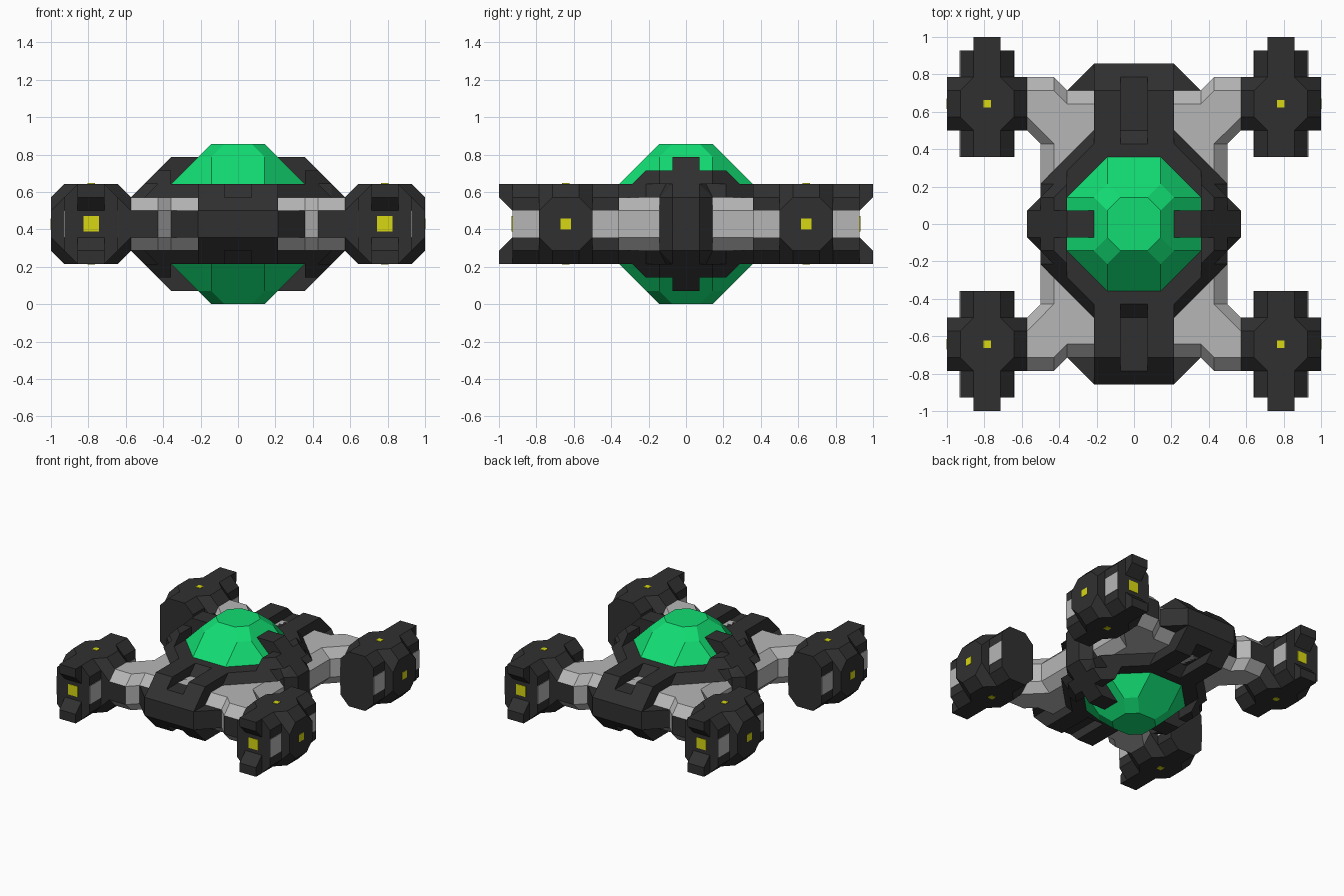
import bpy, bmesh
from itertools import product

cube = bpy.data.objects.get("Cube")
if cube:
    bpy.data.objects.remove(cube, do_unlink=True)

U = 1 / 14          # the design sits on a regular grid of this size
MID = 6             # height of the symmetry plane, in grid units
SIDES = (-1, 1)


def material(name, r, g, b):
    m = bpy.data.materials.new(name)
    m.use_nodes = True
    m.diffuse_color = (r, g, b, 1)
    m.node_tree.nodes["Principled BSDF"].inputs["Base Color"].default_value = (r, g, b, 1)
    return m


BLACK = material("charcoal", 0.03, 0.03, 0.03)
GREY = material("light grey", 0.47, 0.47, 0.47)
GREEN = material("green glass", 0.006, 0.72, 0.17)
YELLOW = material("yellow light", 0.68, 0.68, 0.006)


def finish(name, bm, mats, at=(0, 0, 0), flip=(1, 1, 1), rule=None):
    """Mirror, place and scale a grid-unit mesh, then link it."""
    for v in bm.verts:
        for i in range(3):
            v.co[i] = (v.co[i] * flip[i] + at[i] + (MID if i == 2 else 0)) * U
    bmesh.ops.recalc_face_normals(bm, faces=bm.faces[:])
    if rule:
        for f in bm.faces:
            f.material_index = rule(f)
    mesh = bpy.data.meshes.new(name)
    bm.to_mesh(mesh)
    bm.free()
    for m in mats:
        mesh.materials.append(m)
    ob = bpy.data.objects.new(name, mesh)
    bpy.context.collection.objects.link(ob)
    return ob


def hull(name, pts, mat, mirror=(1, 1, 1), **kw):
    """Convex solid around points, mirrored on the chosen axes."""
    signs = [SIDES if m else (1,) for m in mirror]
    allp = {(p[0] * a, p[1] * b, p[2] * c) for p in pts for a, b, c in product(*signs)}
    bm = bmesh.new()
    for p in sorted(allp):
        bm.verts.new(p)
    res = bmesh.ops.convex_hull(bm, input=bm.verts[:])
    junk = [v for v in res["geom_interior"] if isinstance(v, bmesh.types.BMVert)]
    bmesh.ops.delete(bm, geom=junk, context="VERTS")
    bmesh.ops.dissolve_limit(bm, angle_limit=0.01, verts=bm.verts[:], edges=bm.edges[:])
    return finish(name, bm, [mat], **kw)


def loft(name, rings, mats, **kw):
    """Skin matching rings of 3D points and cap both ends."""
    bm = bmesh.new()
    rows = [[bm.verts.new(p) for p in ring] for ring in rings]
    n = len(rows[0])
    for a, b in zip(rows, rows[1:]):
        for i in range(n):
            j = (i + 1) % n
            bm.faces.new((a[i], a[j], b[j], b[i]))
    bm.faces.new(rows[0])
    bm.faces.new(rows[-1])
    return finish(name, bm, mats, **kw)


def box(name, centre, half, mat, **kw):
    pts = [tuple(c + s * h for c, s, h in zip(centre, sg, half)) for sg in product(SIDES, repeat=3)]
    return hull(name, pts, mat, mirror=(0, 0, 0), **kw)


def at_z(outline, z):
    return [(x, y, z) for x, y in outline]


# Faceted glass core, showing above and below the hull
hull("glass_core", [(2, 5, 3), (5, 2, 3), (2, 3, 5), (3, 2, 5), (1, 2, 6), (2, 1, 6)], GREEN)

# Upper and lower collar plates around the glass
for sz, label in ((1, "upper"), (-1, "lower")):
    hull(label + "_collar", [(3, 7, 2), (7, 3, 2), (3, 6, 3), (6, 3, 3)], BLACK,
         mirror=(1, 1, 0), flip=(1, 1, sz))

# Side shoulders and the clamps that grip the glass
CLAMP = [(3, 5), (5, 5), (8, 2), (8, -2), (5, -5), (3, -5)]
for sx, side in ((1, "left"), (-1, "right")):
    flip = (sx, 1, 1)
    hull(side + "_shoulder", [(8, 1, 2), (7, 2, 2), (7, 1, 3), (5, 2, 3)], BLACK,
         mirror=(0, 1, 1), flip=flip)
    for sz, label in ((1, "upper"), (-1, "lower")):
        hull(f"{side}_{label}_shoulder_cap",
             [(5, 3, 4), (6, 2, 4), (5, 4, 3), (6, 3, 3), (7, 2, 3), (5, 0, 3)], BLACK,
             mirror=(0, 1, 0), flip=(sx, 1, sz))
    loft(side + "_clamp", [[(x, y, z) for x, z in CLAMP] for y in SIDES], [BLACK], flip=flip)

# Front and back spine with a shallow central groove, and a wedge bumper
RAIL = [(5, 3), (10, 3), (12, 1), (12, -1), (10, -3), (5, -3)]
GROOVE = [(5, 3), (6, 3), (7, 2), (11, 2), (12, 1), (12, -1), (11, -2), (7, -2), (6, -3), (5, -3)]
BUMPER = [(-3, 12), (3, 12), (5, 10), (5, 9), (-5, 9), (-5, 10)]
for sy, end in ((-1, "front"), (1, "back")):
    flip = (1, sy, 1)
    for sx, side in ((1, "left"), (-1, "right")):
        loft(f"{end}_{side}_rail", [[(x, y, z) for y, z in RAIL] for x in (1, 3)], [BLACK],
             flip=(sx, sy, 1))
    loft(end + "_groove", [[(x, y, z) for y, z in GROOVE] for x in SIDES], [BLACK], flip=flip)
    loft(end + "_bumper", [at_z(BUMPER, z) for z in SIDES], [BLACK], flip=flip)

# Arms: chamfered plates running from the hull to each pod
ARM = [(0, 10), (5, 10), (6, 11), (8.5, 11), (8.5, 7), (8, 7), (7, 6), (7, 0), (0, 0)]
ARM_TOP = [(0, 9), (5, 9), (6, 10), (8.5, 10), (8.5, 8), (8, 8), (6, 6), (6, 0), (0, 0)]


def outer_edge(f):
    """Upright faces looking forward or back are dark."""
    return 1 if abs(f.normal.y) > 0.9 else 0


def pod(name, flip):
    at = (11 * flip[0], 9 * flip[1], 0)
    place = dict(at=at, flip=flip)
    # Faceted drum with a longer chamfered barrel through it
    hull(name + "_drum", [(3, 2, 1), (3, 1, 2), (2, 1, 3), (1, 2, 3), (2, 2, 2)], BLACK, **place)
    hull(name + "_barrel", [(2, 4, 2), (1, 4, 3)], BLACK, **place)
    for sz, label in ((1, "upper"), (-1, "lower")):
        # Prongs reaching past the outer end, and small lights
        prong = [(2, 3), (5, 3), (5, 2), (4, 1), (2, 1)]
        loft(f"{name}_{label}_prong", [[(x, y, z * sz) for y, z in prong] for x in SIDES],
             [BLACK], **place)
        box(f"{name}_{label}_light", (0, 0, 3 * sz), (0.28, 0.28, 0.05), YELLOW, **place)
    box(name + "_side_light", (3, 0, 0), (0.05, 0.4, 0.4), YELLOW, **place)
    box(name + "_end_light", (0, 4, 0), (0.58, 0.05, 0.58), YELLOW, **place)
    # Grey side panels fore and aft of the drum
    for sx, sy in product(SIDES, SIDES):
        box(name + "_panel", (2 * sx, 3 * sy, 0), (0.05, 0.98, 1), GREY, **place)


for (sx, side), (sy, end) in product(((1, "left"), (-1, "right")), ((-1, "front"), (1, "back"))):
    flip = (sx, sy, 1)
    loft(f"{end}_{side}_arm",
         [at_z(ARM_TOP, -2), at_z(ARM, -1), at_z(ARM, 1), at_z(ARM_TOP, 2)],
         [GREY, BLACK], flip=flip, rule=outer_edge)
    pod(f"{end}_{side}_pod", flip)
